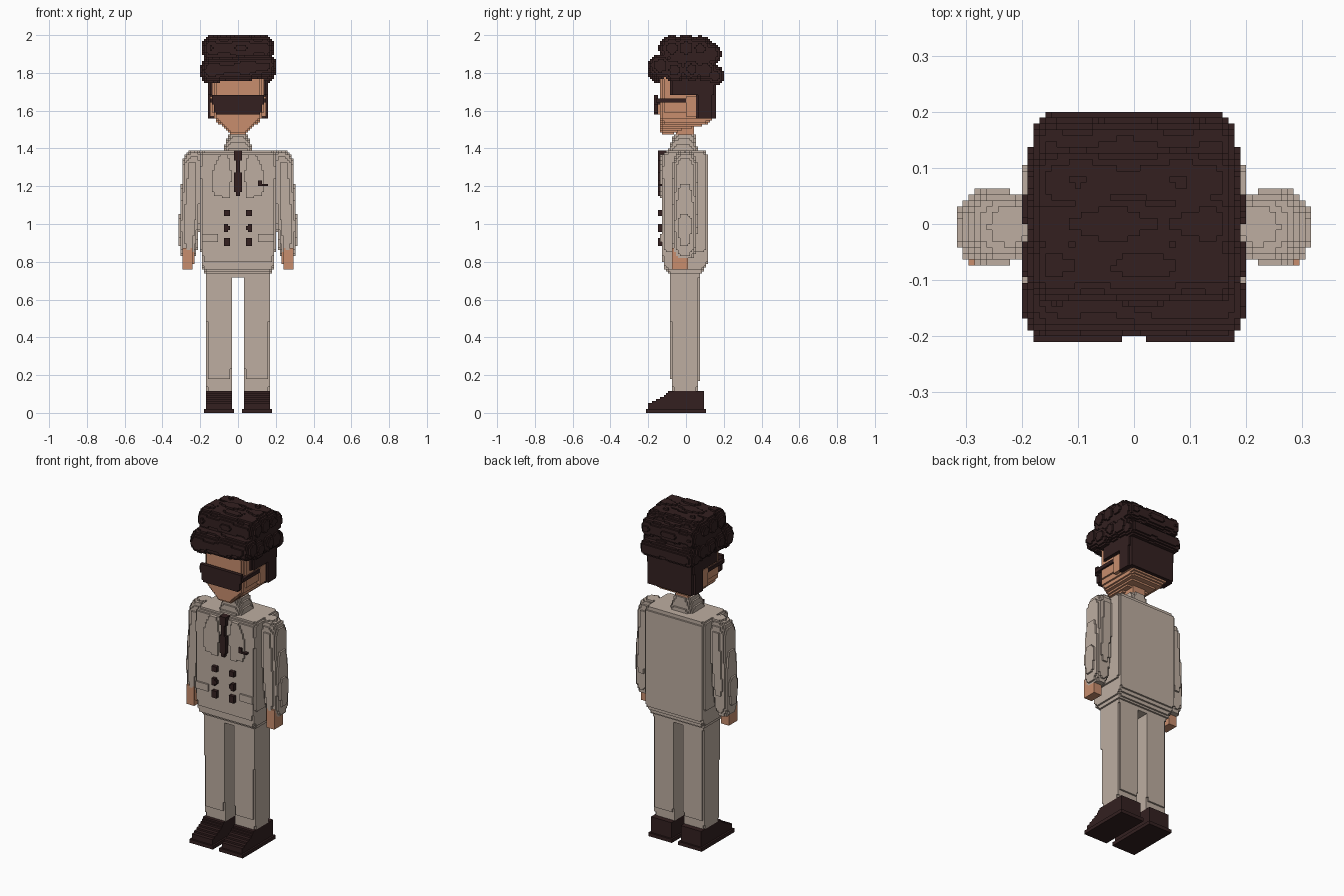
import bpy, bmesh, math

cube = bpy.data.objects.get("Cube")
if cube:
    bpy.data.objects.remove(cube, do_unlink=True)

V = 2 / 190  # edge of one block


def material(name, rgb):
    m = bpy.data.materials.new(name)
    m.use_nodes = True
    m.diffuse_color = (*rgb, 1)
    m.node_tree.nodes["Principled BSDF"].inputs["Base Color"].default_value = (*rgb, 1)
    return m


SUIT = material("beige_cloth", (0.51, 0.42, 0.355))
SKIN = material("warm_skin", (0.58, 0.27, 0.155))
DARK = material("dark_brown", (0.033, 0.0145, 0.0145))


# --- solids as sets of grid cells ---
def fill(lo, hi, test):
    spans = [range(math.floor(a / V), math.ceil(b / V) + 1) for a, b in zip(lo, hi)]
    return {(i, j, k) for i in spans[0] for j in spans[1] for k in spans[2]
            if test((i + .5) * V, (j + .5) * V, (k + .5) * V)}


def loft(rows, r=0.0):
    """Stack of rounded rectangles; each row is z, x0, x1, y0, y1."""
    def test(x, y, z):
        for a, b in zip(rows, rows[1:]):
            if a[0] <= z < b[0]:
                t = (z - a[0]) / (b[0] - a[0])
                x0, x1, y0, y1 = (p + (q - p) * t for p, q in zip(a[1:], b[1:]))
                dx, dy = min(x - x0, x1 - x), min(y - y0, y1 - y)
                if min(dx, dy) < 0:
                    return False
                return math.hypot(max(0, r - dx), max(0, r - dy)) <= r
        return False
    cols = list(zip(*rows))
    lo = (min(cols[1]), min(cols[3]), cols[0][0])
    hi = (max(cols[2]), max(cols[4]), cols[0][-1])
    return fill(lo, hi, test)


def box(x0, x1, y0, y1, z0, z1, r=0.0):
    return loft([(z0, x0, x1, y0, y1), (z1, x0, x1, y0, y1)], r)


def wide(rows, r=0.0):
    """Loft centred on x; each row is z, half width, y0, y1."""
    return loft([(z, -h, h, a, b) for z, h, a, b in rows], r)


def roll(cy, cz, rad, half, slope=0.0, phase=0.0):
    """Rippled curl lying along x with rounded ends."""
    def test(x, y, z):
        over = max(0, abs(x) - half + rad * .8) / (rad * .8)
        if over >= 1:
            return False
        size = rad * (1 + .05 * math.sin(35 * x + phase)) * (1 - .6 * over ** 3)
        return math.hypot(y - cy, z - cz - slope * x) <= size
    e = rad * 1.1 + abs(slope) * half
    return fill((-half, cy - e, cz - e), (half, cy + e, cz + e), test)


def mirror(cells):
    return {(-1 - i, j, k) for i, j, k in cells}


def both(cells):
    return cells | mirror(cells)


def build(name, cells, mat):
    """Skin the outside of a set of cells and merge the flat areas."""
    bm = bmesh.new()
    verts = {}

    def vert(p):
        if p not in verts:
            verts[p] = bm.verts.new([c * V for c in p])
        return verts[p]

    for c in cells:
        for ax in range(3):
            for side in (0, 1):
                n = list(c)
                n[ax] += 2 * side - 1
                if tuple(n) in cells:
                    continue
                u, w = (ax + 1) % 3, (ax + 2) % 3
                ring = []
                for du, dw in ((0, 0), (1, 0), (1, 1), (0, 1)):
                    p = list(c)
                    p[ax] += side
                    p[u] += du
                    p[w] += dw
                    ring.append(vert(tuple(p)))
                bm.faces.new(ring if side else ring[::-1])
    bmesh.ops.dissolve_limit(bm, angle_limit=.01, verts=bm.verts, edges=bm.edges)
    me = bpy.data.meshes.new(name)
    bm.to_mesh(me)
    bm.free()
    me.materials.append(mat)
    bpy.context.collection.objects.link(bpy.data.objects.new(name, me))


def pair(name, cells, mat):
    build("left_" + name, cells, mat)
    build("right_" + name, mirror(cells), mat)


# --- shoes: flat sole, sloping upper ---
sole = box(.02, .178, -.21, .105, 0, .022)
upper = loft([(.02, .027, .17, -.2, .09), (.05, .027, .17, -.195, .09),
              (.085, .027, .17, -.12, .09), (.115, .027, .17, -.085, .09)])
pair("shoe", sole | upper, DARK)

# --- trousers ---
leg = loft([(.1, .027, .163, -.075, .065), (.2, .027, .168, -.08, .07),
            (.8, .027, .172, -.084, .07)], .016)
pair("trouser_leg", leg, SUIT)
build("hips", wide([(.72, .172, -.08, .075), (.8, .172, -.08, .075)], .02), SUIT)

# --- jacket body with lapels and pocket flaps ---
jacket = wide([(.735, .175, -.085, .085), (.765, .185, -.115, .1), (.8, .192, -.122, .115),
               (.9, .197, -.128, .117), (1.3, .2, -.128, .117),
               (1.365, .2, -.122, .115), (1.39, .185, -.1, .1)], .02)
lapel = loft([(1.14, .04, .07, -.14, -.1), (1.15, .04, .13, -.14, -.1),
              (1.27, .035, .14, -.14, -.1), (1.37, .05, .095, -.14, -.1)])
flap = box(.1, .185, -.138, -.1, .905, .95)
build("jacket_body", jacket | both(lapel | flap), SUIT)

# --- collar and neck ---
build("collar", wide([(1.37, .075, -.1, .065), (1.42, .068, -.085, .055),
                      (1.47, .05, -.065, .05)], .035), SUIT)
build("neck", wide([(1.4, .042, -.055, .045), (1.56, .042, -.055, .045)], .02), SKIN)

# --- tie, buttons and pocket square ---
build("tie", wide([(1.145, .006, -.149, -.11), (1.19, .024, -.149, -.11),
                   (1.33, .011, -.149, -.11), (1.35, .026, -.149, -.11),
                   (1.385, .026, -.149, -.09)]), DARK)
buttons = set()
for z in (1.055, .905):
    buttons |= box(.042, .078, -.149, -.12, z - .017, z + .017)
buttons |= box(.042, .078, -.149, -.12, .971, .989) | box(.051, .069, -.149, -.12, .962, .998)
build("jacket_buttons", both(buttons), DARK)
build("pocket_square", box(.105, .155, -.149, -.12, 1.198, 1.215)
      | box(.105, .13, -.149, -.12, 1.198, 1.235), DARK)

# --- arms: sleeve, raised seam panels and hand ---
sleeve = loft([(.82, .232, .298, -.06, .045), (.87, .215, .31, -.07, .055),
               (1.0, .2, .314, -.072, .06), (1.15, .19, .303, -.072, .06),
               (1.32, .185, .295, -.07, .06), (1.37, .185, .285, -.055, .045),
               (1.39, .185, .25, -.035, .03)], .045)
pair("sleeve", sleeve, SUIT)
hand = box(.24, .297, -.072, .015, .76, .87, .012) | box(.228, .245, -.06, -.02, .79, .86)
pair("hand", hand, SKIN)

# --- head with mouth and ears ---
head = wide([(1.475, .04, -.13, -.07), (1.5, .065, -.133, -.02), (1.515, .08, -.133, .06),
             (1.53, .1, -.133, .115), (1.555, .122, -.133, .14), (1.6, .133, -.133, .14),
             (1.8, .133, -.133, .14)], .02)
head |= wide([(1.53, .026, -.141, -.1), (1.542, .026, -.141, -.1)])
head |= wide([(1.58, .016, -.149, -.1), (1.65, .01, -.141, -.1)])
ear = box(.12, .147, -.005, .05, 1.57, 1.67)
build("head", head | both(ear), SKIN)

# --- sunglasses ---
lens = wide([(1.58, .118, -.166, -.15), (1.61, .13, -.166, -.15), (1.68, .135, -.166, -.15)])
temple = box(.126, .147, -.16, .01, 1.64, 1.66)
bridge = box(-.02, .02, -.16, -.12, 1.63, 1.66)
build("sunglasses", lens | bridge | both(temple), DARK)

# --- hair: cap around the skull, then stacked curls ---
cap = box(-.153, .153, .05, .155, 1.562, 1.8, .02)
cap |= box(-.153, .153, -.085, .155, 1.68, 1.82, .015)
core = box(-.175, .175, -.12, .15, 1.775, 1.94, .05)
build("hair_cap", cap, DARK)
curls = [(-.135, 1.825, .066, .198, .07, 0), (-.075, 1.93, .066, .186, 0, 1),
         (.0, 1.932, .066, .188, 0, 3), (.075, 1.928, .064, .186, 0, 5),
         (.13, 1.9, .055, .182, 0, 2), (.152, 1.785, .05, .178, 0, 4),
         (-.06, 1.815, .06, .197, 0, 2), (.03, 1.82, .06, .196, 0, 1),
         (.1, 1.815, .065, .19, 0, 6)]
hair = core
for c in curls:
    hair = hair | roll(*c)
build("hair_curls", {c for c in hair if c[2] < 190}, DARK)
